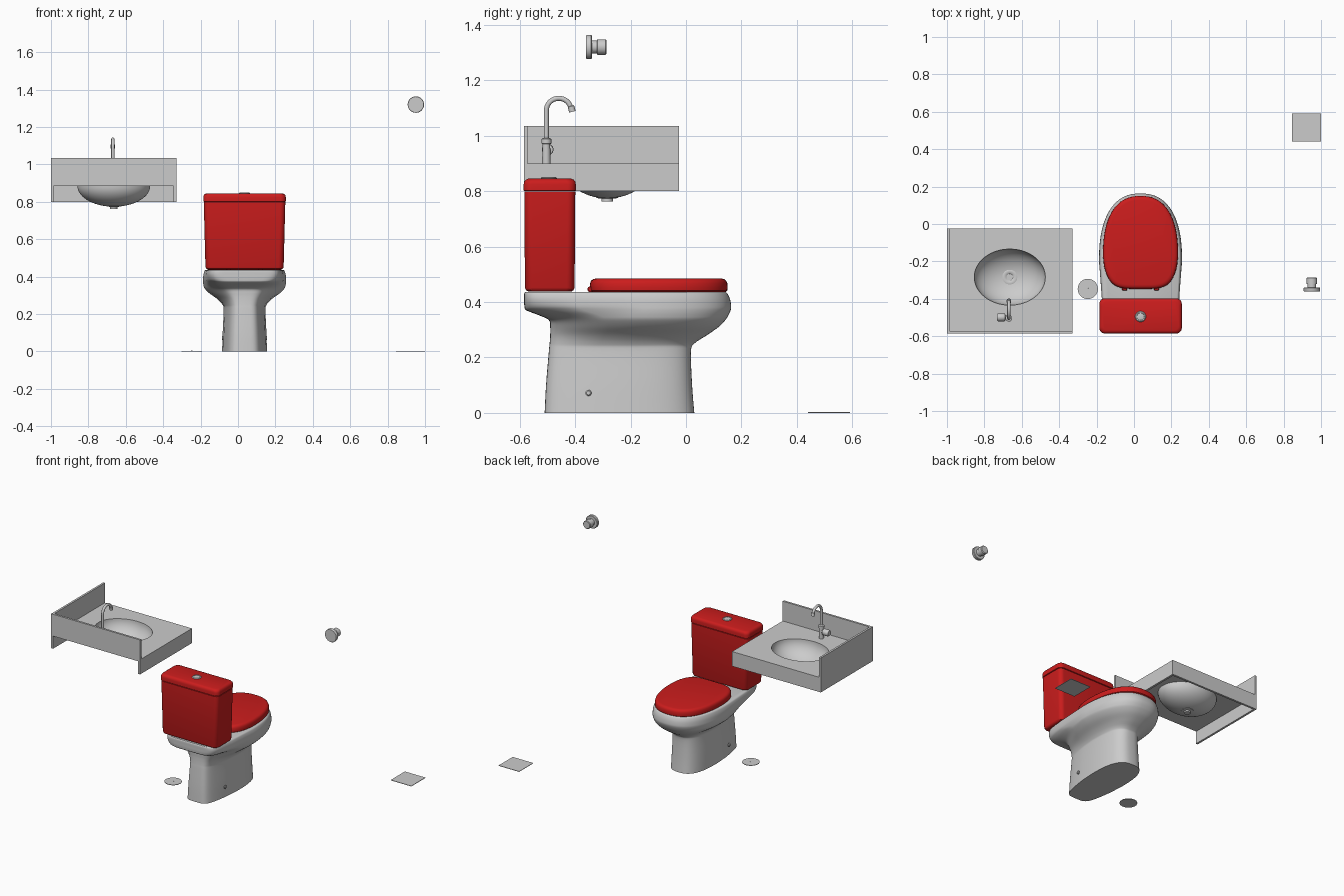
import bpy, bmesh, math
from mathutils import Vector

if "Cube" in bpy.data.objects:
    bpy.data.objects.remove(bpy.data.objects["Cube"])

red = bpy.data.materials.new("red")
red.diffuse_color = (0.6, 0.012, 0.012, 1)
red.use_nodes = True
red.node_tree.nodes["Principled BSDF"].inputs["Base Color"].default_value = red.diffuse_color
CX = 0.035  # toilet centre line


def loft(name, rings, mat=None, caps=True, closed=False, angle=35):
    """Skin a list of equal-length point rings."""
    bm = bmesh.new()
    vs = [[bm.verts.new(p) for p in r] for r in rings]
    pairs = list(zip(vs, vs[1:])) + ([(vs[-1], vs[0])] if closed else [])
    for a, b in pairs:
        for i in range(len(a)):
            j = (i + 1) % len(a)
            bm.faces.new((a[i], a[j], b[j], b[i]))
    if caps and not closed:
        bm.faces.new(vs[0])
        bm.faces.new(vs[-1])
    bmesh.ops.recalc_face_normals(bm, faces=bm.faces)
    me = bpy.data.meshes.new(name)
    bm.to_mesh(me)
    bm.free()
    ob = bpy.data.objects.new(name, me)
    bpy.context.collection.objects.link(ob)
    if mat:
        me.materials.append(mat)
    bpy.ops.object.select_all(action='DESELECT')
    ob.select_set(True)
    bpy.context.view_layer.objects.active = ob
    bpy.ops.object.shade_smooth_by_angle(angle=math.radians(angle))
    return ob


def box(name, lo, hi):
    ring = lambda z: [(lo[0], lo[1], z), (hi[0], lo[1], z), (hi[0], hi[1], z), (lo[0], hi[1], z)]
    return loft(name, [ring(lo[2]), ring(hi[2])])


def lathe(name, origin, axis, profile, seg=32, mat=None):
    """Revolve (radius, height) pairs about an axis through origin."""
    q = Vector(axis).to_track_quat('Z', 'Y')
    o = Vector(origin)
    ts = [2 * math.pi * i / seg for i in range(seg)]
    return loft(name, [[o + q @ Vector((r * math.cos(t), r * math.sin(t), h)) for t in ts]
                       for r, h in profile], mat)


def egg(z, yb, ym, yf, w, nb, nf, tb, seg=72):
    """Oval outline: squarish tapered back, rounded front."""
    pts = []
    for i in range(seg):
        t = 2 * math.pi * i / seg
        c, s = math.cos(t), math.sin(t)
        n = nf if s > 0 else nb
        x = math.copysign(abs(c) ** (2 / n), c) * w
        v = abs(s) ** (2 / n)
        if s > 0:
            y = ym + v * (yf - ym)
        else:
            y = ym - v * (ym - yb)
            x *= 1 + (tb - 1) * v * v * (3 - 2 * v)
        pts.append((CX + x, y, z))
    return pts


def round_rect(z, cx, cy, hx, hy, r, k=8):
    pts = []
    for q, (sx, sy) in enumerate(((1, 1), (-1, 1), (-1, -1), (1, -1))):
        for i in range(k + 1):
            a = math.pi / 2 * (q + i / k)
            pts.append((cx + sx * (hx - r) + r * math.cos(a), cy + sy * (hy - r) + r * math.sin(a), z))
    return pts


def smooth_rows(rows, k=4):
    """Catmull-Rom interpolation of section parameters."""
    out = []
    for i in range(len(rows) - 1):
        p = [rows[max(0, min(len(rows) - 1, i + d))] for d in (-1, 0, 1, 2)]
        for j in range(k):
            t = j / k
            out.append([0.5 * (2 * b + (c - a) * t + (2 * a - 5 * b + 4 * c - d) * t * t
                               + (3 * b - a - 3 * c + d) * t ** 3) for a, b, c, d in zip(*p)])
    return out + [list(rows[-1])]


# Toilet bowl and pedestal: z, back, widest, front, half width, exponents, back taper
sections = [
    (0.00, -0.510, -0.22, 0.030, 0.120, 4.5, 2.8, 0.80),
    (0.10, -0.505, -0.22, 0.022, 0.117, 4.5, 2.8, 0.78),
    (0.22, -0.495, -0.22, 0.018, 0.112, 4.5, 2.8, 0.76),
    (0.25, -0.492, -0.22, 0.030, 0.118, 4.3, 2.6, 0.74),
    (0.28, -0.490, -0.21, 0.075, 0.145, 4.0, 2.5, 0.70),
    (0.31, -0.490, -0.20, 0.118, 0.187, 3.8, 2.4, 0.68),
    (0.335, -0.495, -0.20, 0.142, 0.212, 4.0, 2.4, 0.70),
    (0.352, -0.530, -0.20, 0.153, 0.219, 4.5, 2.4, 0.74),
    (0.370, -0.576, -0.20, 0.161, 0.222, 6.0, 2.4, 0.80),
    (0.385, -0.583, -0.20, 0.163, 0.222, 7.0, 2.4, 0.86),
    (0.41, -0.584, -0.20, 0.159, 0.220, 8.0, 2.4, 0.89),
    (0.43, -0.584, -0.20, 0.150, 0.214, 8.0, 2.4, 0.90),
    (0.436, -0.580, -0.20, 0.142, 0.208, 8.0, 2.4, 0.90),
]
loft("bowl", [egg(*r) for r in smooth_rows(sections)])

# Seat lid with hinges
lid = [(0.436, 0.008), (0.441, 0.001), (0.452, 0), (0.468, 0.001), (0.477, 0.005), (0.482, 0.011), (0.485, 0.022)]
loft("seat", [egg(z, -0.347 + d, -0.17, 0.150 - d, 0.201 - d, 4, 2.4, 0.88) for z, d in lid], red)
for s in (-1, 1):
    lathe("seat_hinge", (CX + s * 0.085 - 0.013, -0.346, 0.446), (1, 0, 0),
          [(0.006, 0), (0.01, 0.003), (0.01, 0.023), (0.006, 0.026)], 16, red)
    # Floor bolt caps
    lathe("bolt_cap", (CX + s * 0.112, -0.352, 0.072), (s, 0, 0),
          [(0.011, 0), (0.011, 0.006), (0.007, 0.009)], 16)

# Tank, tank lid and flush button
TY = -0.4915
body = [(0.438, 0.197, 0.078), (0.443, 0.205, 0.086), (0.452, 0.209, 0.0895), (0.798, 0.218, 0.092)]
loft("tank", [round_rect(z, CX, TY, hx, hy, 0.028) for z, hx, hy in body], red)
top = [(0.80, 0.004), (0.803, 0), (0.825, 0), (0.834, 0.002), (0.841, 0.007), (0.845, 0.016)]
loft("tank_lid", [round_rect(z, CX, TY, 0.2205 - d, 0.094 - d, 0.03) for z, d in top], red)
lathe("flush_button", (CX, -0.495, 0.84), (0, 0, 1),
      [(0.029, 0), (0.029, 0.007), (0.025, 0.011), (0.02, 0.011), (0.019, 0.009), (0.016, 0.01)])

# Countertop with moulded basin
X0, X1, Y0, Y1, ZT = -1.0, -0.33, -0.585, -0.025, 0.9
BX, BY, TH = -0.664, -0.284, 0.014
SEG = 64
ANG = [2 * math.pi * i / SEG for i in range(SEG)]


def slab_ring(z):
    pts = []
    for t in ANG:
        m = max(abs(math.cos(t)), abs(math.sin(t)))
        pts.append(((X0 + X1) / 2 + (X1 - X0) / 2 * math.cos(t) / m,
                    (Y0 + Y1) / 2 + (Y1 - Y0) / 2 * math.sin(t) / m, z))
    return pts


def basin_ring(a, rx, ry, depth, z):
    f = math.cos(a)
    return [(BX + rx * f * math.cos(t), BY + ry * f * math.sin(t), z - depth * math.sin(a)) for t in ANG]


steps = [math.radians(84) * i / 14 for i in range(15)]
rings = [slab_ring(ZT - TH), slab_ring(ZT)]
rings += [basin_ring(a, 0.19, 0.15, 0.12, ZT) for a in steps]
rings += [basin_ring(a, 0.195, 0.155, 0.112, ZT - TH) for a in reversed(steps)]
loft("countertop", rings, closed=True)

# Sink drain
lathe("sink_drain", (BX, BY, 0.763), (0, 0, 1),
      [(0.02, 0), (0.02, 0.01), (0.038, 0.012), (0.04, 0.021), (0.034, 0.023), (0.022, 0.021), (0.018, 0.018)])

# Splashbacks and aprons
W = 0.014
box("back_splash", (X0, Y0, ZT), (X1, Y0 + W, 1.035))
box("side_splash", (X0, Y0 + W, ZT), (X0 + W, Y1, 1.035))
box("left_apron", (X0, Y0, 0.8), (X0 + W, Y1, ZT - TH))
box("right_apron", (X1 - W, Y0, 0.8), (X1, Y1, ZT - TH))
box("outer_apron", (X0 + W, Y1 - W, 0.8), (X1 - W, Y1, ZT - TH))

# Faucet: column, swan neck, nozzle, knob
FX, FY = -0.669, -0.504
lathe("faucet_column", (FX, FY, ZT), (0, 0, 1),
      [(0.015, 0), (0.014, 0.07), (0.018, 0.072), (0.018, 0.088), (0.011, 0.092)], 24)
R, ZC = 0.045, 1.09
path = [((FY, 0.985), math.pi)]
path += [((FY + R + R * math.cos(a), ZC + R * math.sin(a)), a)
         for a in (math.radians(180 - 165 * i / 20) for i in range(21))]
loft("faucet_neck", [[(FX + 0.009 * math.cos(t), y + 0.009 * math.sin(t) * math.cos(a),
                       z + 0.009 * math.sin(t) * math.sin(a)) for t in ANG[::4]]
                     for (y, z), a in path])
(ey, ez), ea = path[-1]
lathe("faucet_nozzle", (FX, ey, ez + 0.006), (0, math.sin(ea), -math.cos(ea)),
      [(0.009, 0), (0.012, 0.002), (0.012, 0.022), (0.009, 0.022)], 20)
lathe("faucet_knob", (FX, FY + 0.005, 0.95), (-1, 0, 0),
      [(0.009, 0), (0.009, 0.018), (0.019, 0.02), (0.021, 0.024), (0.021, 0.058), (0.017, 0.064)], 24)

# Wall valve: flange, neck, grip
lathe("wall_valve", (0.951, -0.36, 1.32), (0, 1, 0),
      [(0.042, 0), (0.044, 0.003), (0.044, 0.018), (0.041, 0.021), (0.023, 0.021), (0.023, 0.038),
       (0.028, 0.04), (0.028, 0.07), (0.024, 0.074)])

# Floor drains
lathe("round_drain", (-0.247, -0.347, 0), (0, 0, 1), [(0.054, 0), (0.054, 0.003)])
lathe("round_drain_screw", (-0.247, -0.347, 0.002), (0, 0, 1), [(0.005, 0), (0.004, 0.002)], 12)
box("square_drain", (0.845, 0.44, 0), (1.0, 0.592, 0.003))
